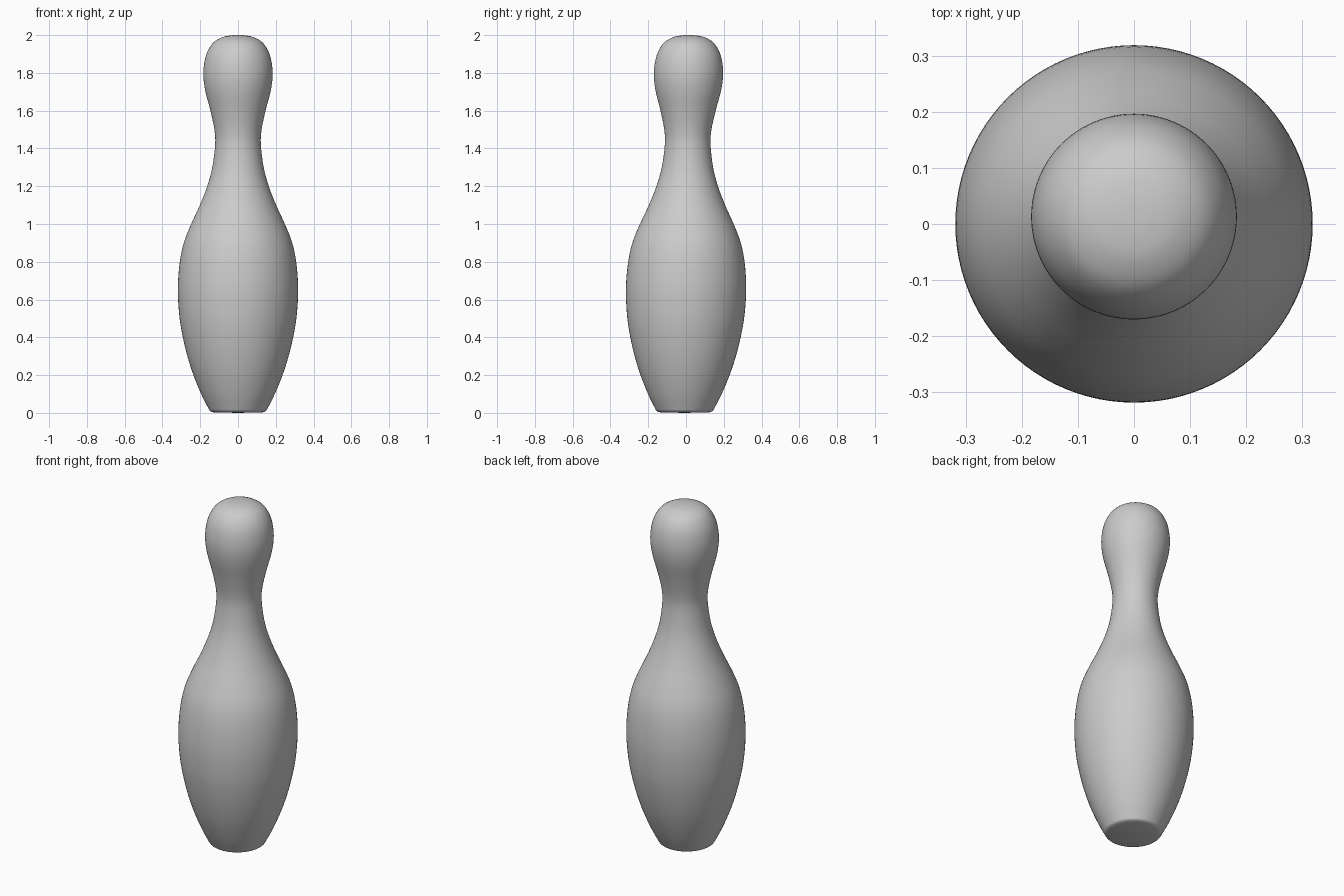
import bpy, bmesh, math
from mathutils import Vector

if "Cube" in bpy.data.objects:
    bpy.data.objects.remove(bpy.data.objects["Cube"])

# Half silhouette (radius, height), from base rim to crown
PROFILE = [(0.13, 0.003), (0.148, 0.01), (0.16, 0.03), (0.195, 0.1), (0.236, 0.2),
           (0.268, 0.3), (0.292, 0.4), (0.309, 0.5), (0.318, 0.62), (0.316, 0.72),
           (0.305, 0.82), (0.284, 0.91), (0.248, 1.0), (0.202, 1.1), (0.163, 1.2),
           (0.136, 1.3), (0.121, 1.42), (0.125, 1.5), (0.146, 1.6), (0.172, 1.7),
           (0.183, 1.78), (0.179, 1.85), (0.163, 1.91), (0.131, 1.96), (0.085, 1.988),
           (0.04, 1.998), (0.0, 2.0)]
SIDES, STEPS = 96, 4
LEAN, PIVOT = 0.0113, 0.63   # the pin leans very slightly backwards


def smooth_profile(points, steps):
    """Catmull-Rom curve through the points."""
    p = [Vector(q) for q in points]
    p = [2 * p[0] - p[1]] + p + [Vector((-p[-2].x, p[-2].y))]
    out = []
    for a, b, c, d in zip(p, p[1:], p[2:], p[3:]):
        for i in range(steps):
            t = i / steps
            out.append(0.5 * (2 * b + (c - a) * t + (2 * a - 5 * b + 4 * c - d) * t ** 2
                              + (3 * b - a - 3 * c + d) * t ** 3))
    return out


# Lathe the silhouette ring by ring
bm = bmesh.new()
rings = []
for r, z in smooth_profile(PROFILE, STEPS):
    shift = LEAN * (z - PIVOT)
    rings.append([bm.verts.new((r * math.cos(2 * math.pi * k / SIDES),
                                r * math.sin(2 * math.pi * k / SIDES) + shift, z))
                  for k in range(SIDES)])
for low, high in zip(rings, rings[1:]):
    for k in range(SIDES):
        n = (k + 1) % SIDES
        bm.faces.new((low[k], low[n], high[n], high[k]))

# Flat base and crown tip
bottom = bm.verts.new((0, -LEAN * PIVOT, 0))
tip = bm.verts.new((0, LEAN * (2 - PIVOT), 2))
for k in range(SIDES):
    n = (k + 1) % SIDES
    bm.faces.new((rings[0][n], rings[0][k], bottom))
    bm.faces.new((rings[-1][k], rings[-1][n], tip))

mesh = bpy.data.meshes.new("bowling_pin")
bm.to_mesh(mesh)
bm.free()
pin = bpy.data.objects.new("bowling_pin", mesh)
bpy.context.collection.objects.link(pin)
bpy.context.view_layer.objects.active = pin
pin.select_set(True)
bpy.ops.object.shade_smooth_by_angle(angle=math.radians(40))
